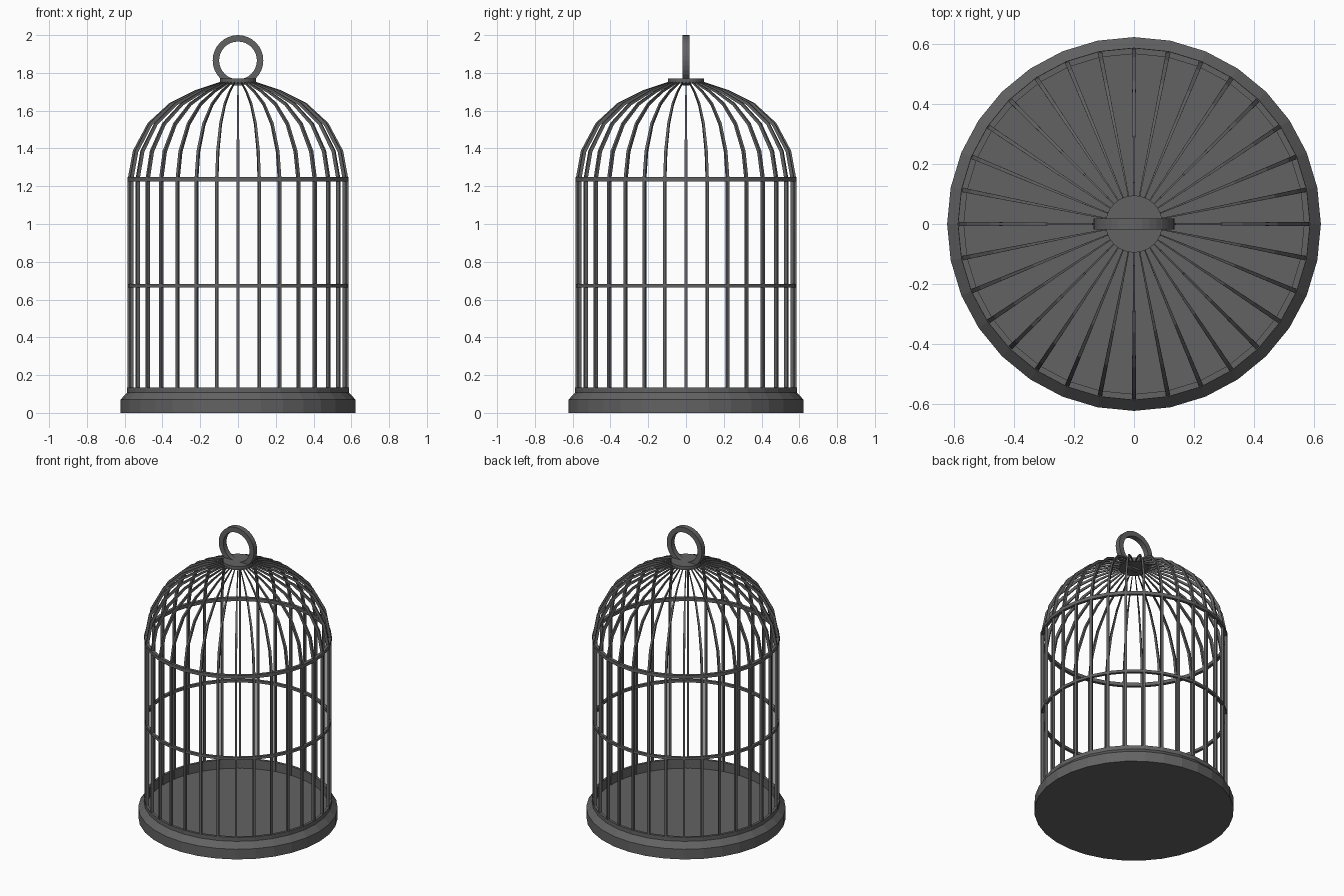
import bpy, bmesh
from math import sin, cos, pi
from mathutils import Vector

if "Cube" in bpy.data.objects:
    bpy.data.objects.remove(bpy.data.objects["Cube"])

SIDES = 32
iron = bpy.data.materials.new("dark_iron")
iron.diffuse_color = (0.123, 0.123, 0.123, 1)
iron.use_nodes = True
iron.node_tree.nodes["Principled BSDF"].inputs["Base Color"].default_value = iron.diffuse_color


def finish(name, bm):
    bmesh.ops.recalc_face_normals(bm, faces=bm.faces)
    me = bpy.data.meshes.new(name)
    bm.to_mesh(me)
    bm.free()
    me.materials.append(iron)
    ob = bpy.data.objects.new(name, me)
    bpy.context.collection.objects.link(ob)
    return ob


def lathe(name, profile, closed=False, sides=SIDES, vertical=False, z=0.0):
    """Revolve (radius, height) points; open profiles get capped ends."""
    bm = bmesh.new()
    rings = []
    for r, h in profile:
        ring = []
        for i in range(sides):
            a = 2 * pi * i / sides
            p = (r * cos(a), h, r * sin(a) + z) if vertical else (r * cos(a), r * sin(a), h + z)
            ring.append(bm.verts.new(p))
        rings.append(ring)
    n = len(rings)
    for k in range(n if closed else n - 1):
        a, b = rings[k], rings[(k + 1) % n]
        for i in range(sides):
            j = (i + 1) % sides
            bm.faces.new((a[i], a[j], b[j], b[i]))
    if not closed:
        bm.faces.new(rings[0])
        bm.faces.new(rings[-1])
    return finish(name, bm)


def hoop(name, r0, r1, z0, z1, **kw):
    return lathe(name, [(r0, z0), (r1, z0), (r1, z1), (r0, z1)], closed=True, **kw)


# Base tray: bevelled rim with a recessed floor
lathe("base_tray", [(0.622, 0), (0.622, 0.07), (0.587, 0.108), (0.587, 0.135),
                    (0.57, 0.135), (0.57, 0.073)])

# Horizontal hoops
hoop("middle_hoop", 0.566, 0.584, 0.665, 0.683)
hoop("upper_hoop", 0.566, 0.586, 1.225, 1.248)

# Bars: centre-line radius, height, radial depth; width shrinks with radius
path = [(0.575, 0.073, 0.018), (0.575, 1.238, 0.018), (0.548, 1.385, 0.018),
        (0.471, 1.53, 0.017), (0.357, 1.635, 0.016), (0.225, 1.702, 0.013),
        (0.08, 1.752, 0.01)]
bm = bmesh.new()
for i in range(SIDES):
    a = 2 * pi * i / SIDES
    out, side = Vector((cos(a), sin(a), 0)), Vector((-sin(a), cos(a), 0))
    sections = []
    for k, (r, z, d) in enumerate(path):
        p, q = path[max(k - 1, 0)], path[min(k + 1, len(path) - 1)]
        t = Vector((q[0] - p[0], q[1] - p[1])).normalized()
        normal = out * t.y + Vector((0, 0, -t.x))
        c = out * r + Vector((0, 0, z))
        w = 0.002 + 0.0125 * r / 0.575
        sections.append([bm.verts.new(c + normal * (d / 2 * u) + side * (w / 2 * v))
                         for u, v in ((-1, -1), (1, -1), (1, 1), (-1, 1))])
    for s, e in zip(sections, sections[1:]):
        for m in range(4):
            n = (m + 1) % 4
            bm.faces.new((s[m], s[n], e[n], e[m]))
    bm.faces.new(sections[0])
    bm.faces.new(sections[-1])
finish("cage_bars", bm)

# Top cap and hanging ring
lathe("top_cap", [(0.095, 1.745), (0.095, 1.77)])
hoop("hanging_ring", 0.1, 0.134, -0.018, 0.018, vertical=True, z=1.866)
